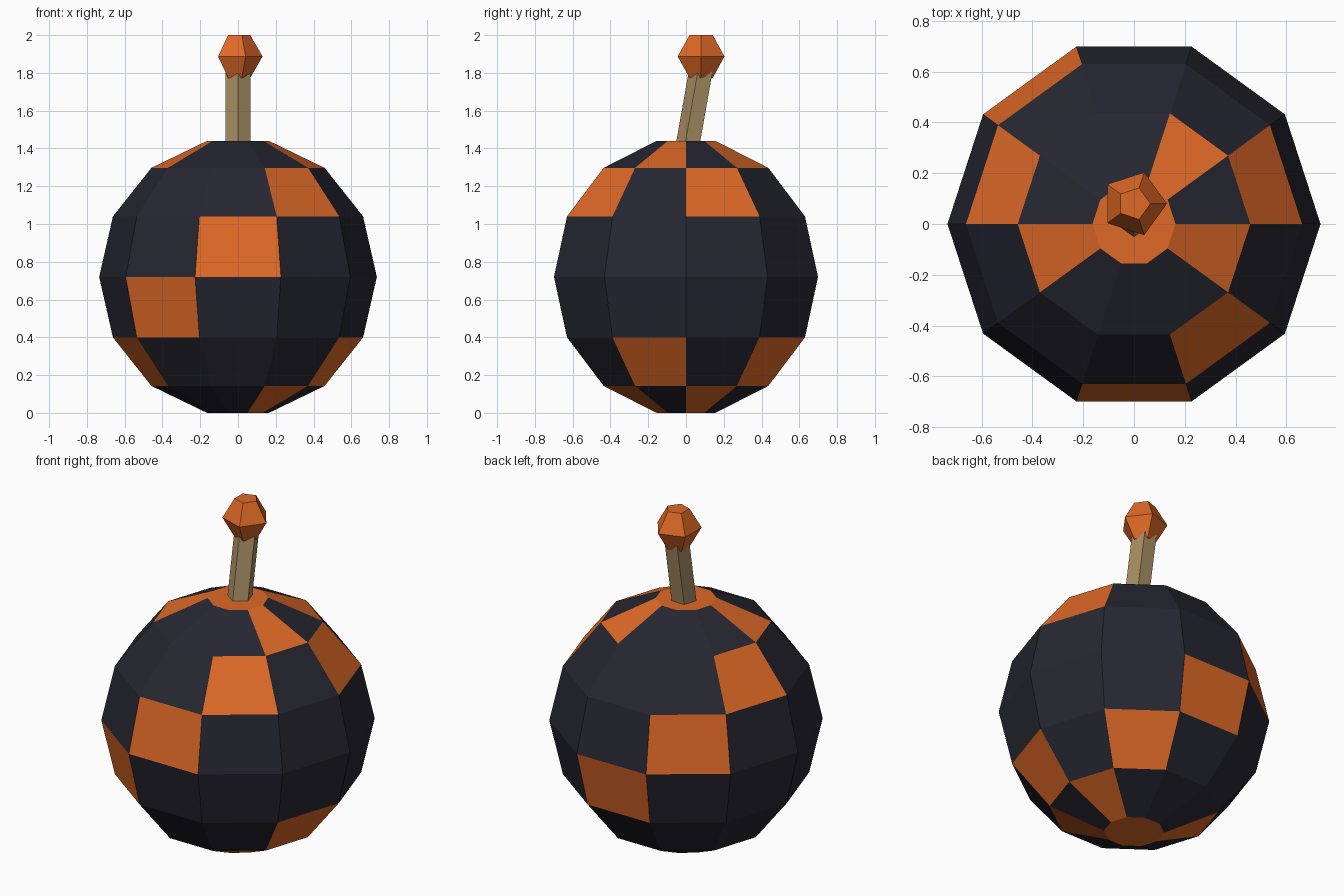
import bpy, bmesh, math

if "Cube" in bpy.data.objects:
    bpy.data.objects.remove(bpy.data.objects["Cube"])


def material(name, rgb):
    m = bpy.data.materials.new(name)
    m.diffuse_color = (*rgb, 1)
    m.use_nodes = True
    m.node_tree.nodes["Principled BSDF"].inputs["Base Color"].default_value = m.diffuse_color
    return m


ORANGE = material("orange", (0.74, 0.142, 0.02))
DARK = material("dark navy", (0.0194, 0.0194, 0.031))
TAN = material("tan", (0.39, 0.27, 0.127))


def loft(name, sides, rings, mats, start=0.0, rule=None):
    """Stack of regular polygons; rings are (radius, y offset, z), bottom to top."""
    bm = bmesh.new()
    loops = []
    for r, y, z in rings:
        angles = [start + math.tau * k / sides for k in range(sides)]
        loops.append([bm.verts.new((r * math.cos(a), y + r * math.sin(a), z)) for a in angles])
    bm.faces.new(loops[0][::-1])
    bm.faces.new(loops[-1])
    for band, (lo, hi) in enumerate(zip(loops, loops[1:])):
        for k in range(sides):
            n = (k + 1) % sides
            f = bm.faces.new((lo[k], lo[n], hi[n], hi[k]))
            if rule:
                f.material_index = rule(band, k)
    me = bpy.data.meshes.new(name)
    bm.to_mesh(me)
    bm.free()
    for m in mats:
        me.materials.append(m)
    ob = bpy.data.objects.new(name, me)
    bpy.context.collection.objects.link(ob)
    return ob


# Round body: ten sides, six bands, orange caps and spiralling orange checks
step = math.pi / 7
body_rings = [(0.735 * math.cos(i * step), 0, 0.72 + 0.7385 * math.sin(i * step))
              for i in range(-3, 4)]
loft("body", 10, body_rings, [ORANGE, DARK],
     rule=lambda band, k: 0 if (k - band) % 4 == 0 else 1)

# Leaning five-sided stem
loft("stem", 5, [(0.07, 0.014, 1.41), (0.07, 0.09, 1.84)], [TAN], start=-math.pi / 2)

# Faceted knob on the stem
loft("knob", 5, [(0.065, 0.08, 1.774), (0.13, 0.08, 1.887), (0.065, 0.08, 2.0)], [ORANGE])
